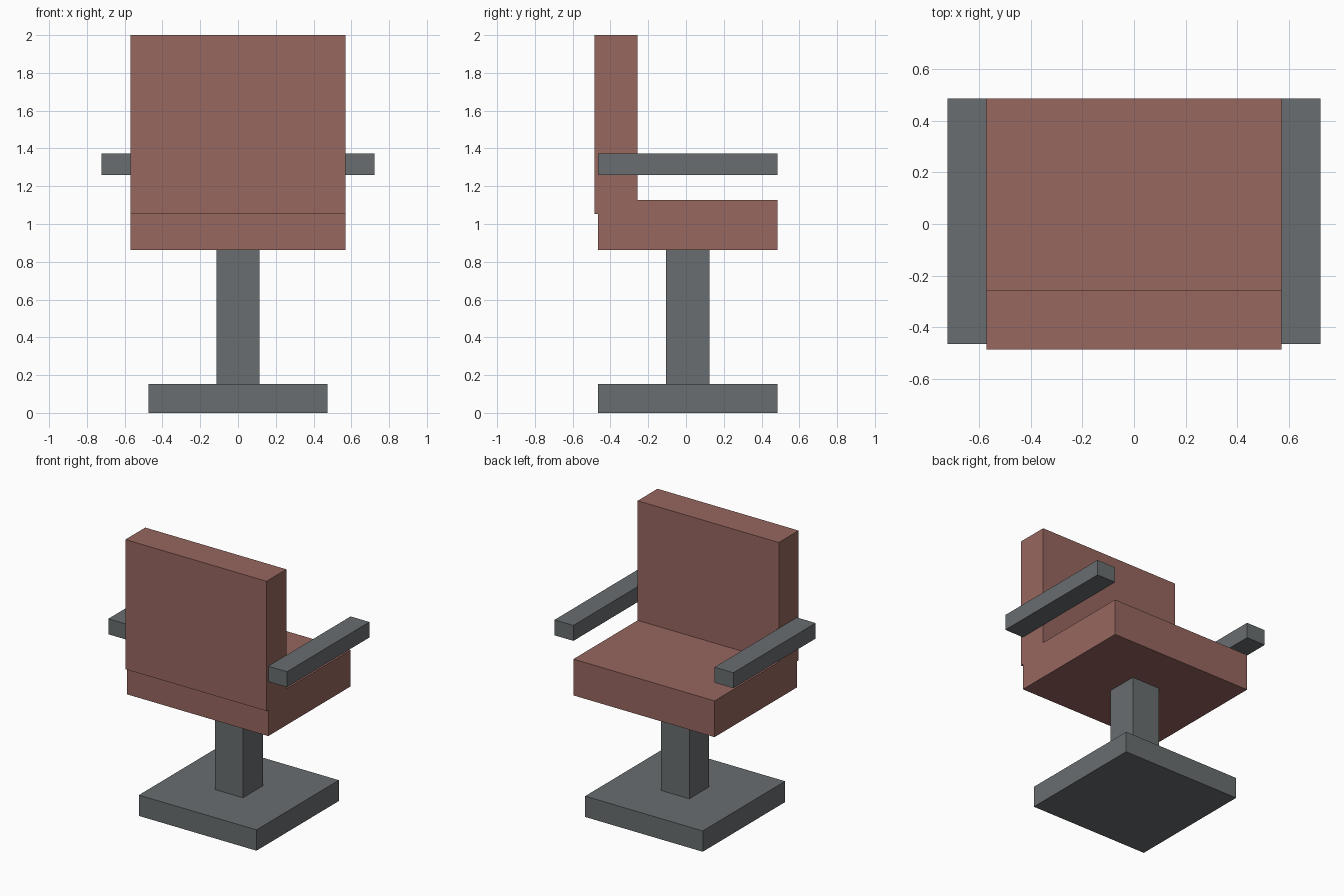
import bpy

if "Cube" in bpy.data.objects:
    bpy.data.objects.remove(bpy.data.objects["Cube"])


def material(name, color):
    mat = bpy.data.materials.new(name)
    mat.diffuse_color = color
    mat.use_nodes = True
    mat.node_tree.nodes["Principled BSDF"].inputs["Base Color"].default_value = mat.diffuse_color
    return mat


upholstery = material("upholstery", (0.31, 0.135, 0.115, 1))
metal = material("metal", (0.14, 0.155, 0.16, 1))


def box(name, x, y, z, mat):
    """Box spanning the (min, max) range on each axis."""
    bpy.ops.mesh.primitive_cube_add(size=1, location=[(a + b) / 2 for a, b in (x, y, z)])
    obj = bpy.context.object
    obj.name = name
    obj.scale = [b - a for a, b in (x, y, z)]
    bpy.ops.object.transform_apply(location=False, rotation=False, scale=True)
    obj.data.materials.append(mat)
    return obj


DEPTH = (-0.465, 0.485)  # shared by base, seat and armrests

# Foot plate and column
box("base", (-0.475, 0.475), DEPTH, (0, 0.152), metal)
box("column", (-0.114, 0.114), (-0.105, 0.124), (0.152, 0.862), metal)

# Seat cushion and backrest
box("seat", (-0.57, 0.57), DEPTH, (0.862, 1.127), upholstery)
box("backrest", (-0.57, 0.57), (-0.485, -0.256), (1.053, 2.0), upholstery)

# Armrests on both sides
for side, x in (("left", (-0.722, -0.57)), ("right", (0.57, 0.722))):
    box(side + "_armrest", x, DEPTH, (1.26, 1.373), metal)
